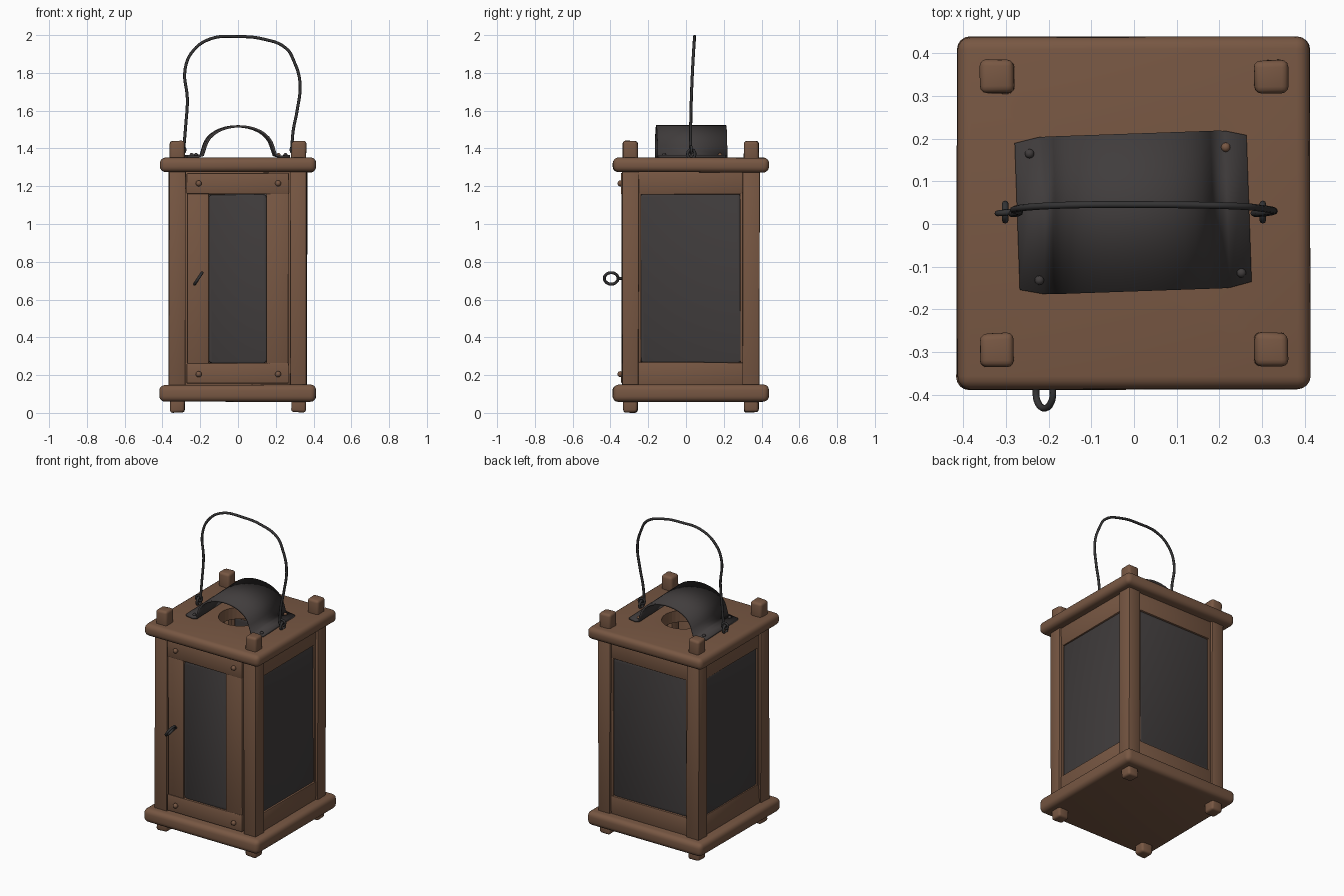
import bpy, bmesh, math, random
from mathutils import Vector, Matrix

if "Cube" in bpy.data.objects:
    bpy.data.objects.remove(bpy.data.objects["Cube"])

random.seed(4)
CY = 0.025  # centre of the body along y


def material(name, rgb):
    m = bpy.data.materials.new(name)
    m.diffuse_color = (*rgb, 1)
    m.use_nodes = True
    m.node_tree.nodes["Principled BSDF"].inputs["Base Color"].default_value = m.diffuse_color
    return m


WOOD = material("brown wood", (0.187, 0.096, 0.056))
METAL = material("dark grey metal", (0.052, 0.046, 0.046))
IRON = material("black iron", (0.035, 0.034, 0.035))


def smooth(ob, angle=35):
    bpy.ops.object.select_all(action='DESELECT')
    ob.select_set(True)
    bpy.context.view_layer.objects.active = ob
    bpy.ops.object.shade_smooth_by_angle(angle=math.radians(angle))


def add(name, bm, mat, angle=35):
    bmesh.ops.recalc_face_normals(bm, faces=bm.faces)
    me = bpy.data.meshes.new(name)
    bm.to_mesh(me)
    bm.free()
    me.materials.append(mat)
    ob = bpy.data.objects.new(name, me)
    bpy.context.collection.objects.link(ob)
    smooth(ob, angle)
    return ob


def board(name, lo, hi, bevel=0.006, seg=2, wobble=0.003, mat=WOOD, corner=0, axis=0):
    """Hand-cut bevelled block; corner rounds the edges along one axis first."""
    lo, hi = Vector(lo), Vector(hi)
    bm = bmesh.new()
    bmesh.ops.create_cube(bm, size=1)
    for v in bm.verts:
        v.co = Vector([(lo[i] + hi[i]) / 2 + v.co[i] * (hi[i] - lo[i]) for i in range(3)])
        v.co += Vector([random.uniform(-wobble, wobble) for _ in range(3)])
    rim = list(bm.edges)
    if corner:
        along = [e for e in bm.edges
                 if abs((e.verts[0].co - e.verts[1].co).normalized()[axis]) > 0.9]
        bmesh.ops.bevel(bm, geom=along, offset=corner, segments=3, profile=0.5, affect='EDGES')
        bm.normal_update()
        rim = [e for e in bm.edges if e.calc_face_angle(0) > 1.2]
    bmesh.ops.bevel(bm, geom=rim, offset=bevel, segments=seg, profile=0.5, affect='EDGES')
    return add(name, bm, mat)


def wire(name, pts, radius, mat=IRON, cyclic=False):
    cu = bpy.data.curves.new(name, 'CURVE')
    cu.dimensions = '3D'
    cu.bevel_depth, cu.bevel_resolution, cu.resolution_u = radius, 2, 6
    cu.use_fill_caps = True
    s = cu.splines.new('BEZIER')
    s.bezier_points.add(len(pts) - 1)
    for p, co in zip(s.bezier_points, pts):
        p.co = co
        p.handle_left_type = p.handle_right_type = 'AUTO'
    s.use_cyclic_u = cyclic
    cu.materials.append(mat)
    ob = bpy.data.objects.new(name, cu)
    bpy.context.collection.objects.link(ob)
    return ob


def ring(name, centre, u, v, ru, rv, radius):
    c, u, v = Vector(centre), Vector(u).normalized(), Vector(v).normalized()
    pts = [c + u * ru * math.cos(t * math.pi / 4) + v * rv * math.sin(t * math.pi / 4) for t in range(8)]
    return wire(name, pts, radius, cyclic=True)


def stud(name, pos, direction, mat, r=0.012):
    bm = bmesh.new()
    bmesh.ops.create_uvsphere(bm, u_segments=12, v_segments=8, radius=r)
    bmesh.ops.scale(bm, verts=bm.verts, vec=(1, 1, 0.9))
    rot = Vector(direction).to_track_quat('Z', 'Y').to_matrix().to_4x4()
    bmesh.ops.transform(bm, verts=bm.verts, matrix=Matrix.Translation(pos) @ rot)
    return add(name, bm, mat, 60)


# Base and roof plates with heavily rounded edges
board("base_plate", (-0.415, CY - 0.412, 0.06), (0.412, CY + 0.414, 0.148), 0.03, 4)
roof = board("roof_plate", (-0.415, CY - 0.412, 1.274), (0.412, CY + 0.414, 1.353), 0.03, 4)

# Round smoke hole through the roof
bpy.ops.mesh.primitive_cylinder_add(vertices=32, radius=0.13, depth=0.4, location=(0, CY, 1.3))
cutter = bpy.context.object
cutter.name = "smoke_hole_cutter"
cutter.hide_render = True
cutter.data.materials.append(WOOD)
mod = roof.modifiers.new("smoke_hole", 'BOOLEAN')
mod.operation, mod.object = 'DIFFERENCE', cutter
bpy.context.view_layer.objects.active = roof
bpy.ops.object.modifier_apply(modifier=mod.name)
bpy.data.objects.remove(cutter)
smooth(roof)

# Corner posts with feet below and pegs above
for sx, xn in ((-1, "left"), (1, "right")):
    for sy, yn in ((-1, "front"), (1, "back")):
        x, y = sx * 0.321, CY + sy * 0.32
        board(f"{yn}_{xn}_post", (x - 0.044, y - 0.044, 0.13), (x + 0.044, y + 0.044, 1.29))
        board(f"{yn}_{xn}_foot", (x - 0.038, y - 0.038, 0.003), (x + 0.038, y + 0.038, 0.08), 0.014, 3)
        board(f"{yn}_{xn}_peg", (x - 0.039, y - 0.039, 1.33), (x + 0.039, y + 0.039, 1.44), 0.016, 3)

# Large glazed panels on left, right and back: rails, thin stiles, pane
for name, sx, sy in (("left", -1, 0), ("right", 1, 0), ("back", 0, 1)):
    def slab(part, a0, a1, z0, z1, d0, d1, **kw):
        # a = along the wall, d = distance out from the body centre
        if sx:
            xs = sorted((sx * d0, sx * d1))
            board(f"{name}_{part}", (xs[0], CY + a0, z0), (xs[1], CY + a1, z1), axis=0, **kw)
        else:
            board(f"{name}_{part}", (a0, CY + d0, z0), (a1, CY + d1, z1), axis=1, **kw)
    slab("bottom_rail", -0.279, 0.279, 0.14, 0.268, 0.31, 0.352)
    slab("top_rail", -0.279, 0.279, 1.157, 1.28, 0.31, 0.352)
    for s, side in ((-1, "a"), (1, "b")):
        e = sorted((s * 0.262, s * 0.279))
        slab(f"stile_{side}", e[0], e[1], 0.26, 1.165, 0.31, 0.35, wobble=0.001, bevel=0.003)
    slab("pane", -0.266, 0.266, 0.264, 1.16, 0.315, 0.343, mat=METAL, corner=0.02, bevel=0.008, wobble=0.002)

# Door on the front
F = -0.342
board("door_bottom_rail", (-0.272, F, 0.155), (0.268, F + 0.04, 0.264))
board("door_top_rail", (-0.272, F, 1.16), (0.268, F + 0.04, 1.27))
board("door_left_stile", (-0.268, F + 0.003, 0.26), (-0.156, F + 0.04, 1.163))
board("door_right_stile", (0.151, F + 0.003, 0.26), (0.266, F + 0.04, 1.163))
board("door_pane", (-0.158, F + 0.01, 0.262), (0.153, F + 0.035, 1.157), mat=METAL,
      corner=0.02, axis=1, bevel=0.008, wobble=0.002)
for x in (-0.208, 0.212):
    for z in (0.205, 1.215):
        stud("door_stud", (x, F - 0.006, z), (0, -1, 0), WOOD, 0.016)

# Door pull ring on a short stem
wire("pull_stem", [(-0.21, F + 0.01, 0.712), (-0.21, -0.36, 0.712)], 0.008)
ring("pull_ring", (-0.21, -0.396, 0.712), (0, 1, 0), (0.55, 0, 0.83), 0.036, 0.036, 0.008)

# Bent metal smoke cover: profile extruded across the roof, slightly turned
profile = [(-0.272, 1.358), (-0.215, 1.358), (-0.19, 1.364)]
for i in range(17):
    t = math.pi * (0.93 - 0.86 * i / 16)
    profile.append((0.003 + 0.183 * math.cos(t), 1.372 + 0.145 * math.sin(t) ** 0.85))
profile += [(0.197, 1.364), (0.22, 1.358), (0.272, 1.358)]
bm = bmesh.new()
rows = []
for i, (x, z) in enumerate(profile):
    h = 0.172 if i in (0, len(profile) - 1) else 0.185   # clipped corners
    if i in (1, len(profile) - 2):
        h = 0.184
    rows.append([bm.verts.new((x, y, z)) for y in (-h, h)])
for a, b in zip(rows, rows[1:]):
    bm.faces.new((a[0], b[0], b[1], a[1]))
bmesh.ops.transform(bm, verts=bm.verts,
                    matrix=Matrix.Translation((-0.002, CY + 0.002, 0)) @ Matrix.Rotation(math.radians(2), 4, 'Z'))
cover = add("smoke_cover", bm, METAL, 50)
mod = cover.modifiers.new("thickness", 'SOLIDIFY')
mod.thickness, mod.offset = 0.012, 0
for x, y, m in ((-0.245, 0.165, METAL), (-0.222, -0.132, METAL), (0.252, -0.115, METAL), (0.215, 0.18, WOOD)):
    stud("cover_stud", (x, y, 1.366), (0, 0, 1), m, 0.011)

# Carrying wire with its end loops and eyelets
path = [(-0.287, 1.40), (-0.277, 1.52), (-0.268, 1.66), (-0.28, 1.82), (-0.235, 1.92), (-0.14, 1.982),
        (0, 1.992), (0.13, 1.98), (0.255, 1.93), (0.297, 1.86), (0.328, 1.75), (0.313, 1.60),
        (0.293, 1.50), (0.284, 1.40)]
wire("carrying_wire", [(x, 0.024 + 0.022 * ((z - 1.4) / 0.6) ** 2, z) for x, z in path], 0.008)
for s, side in ((-1, "left"), (1, "right")):
    ring(f"{side}_eyelet", (s * 0.302, 0.028, 1.37), (0, 1, 0), (0, 0, 1), 0.019, 0.024, 0.008)
    ring(f"{side}_wire_loop", (s * 0.3, 0.027, 1.392), (1, 0.1, 0), (0, 0, 1), 0.02, 0.018, 0.007)
